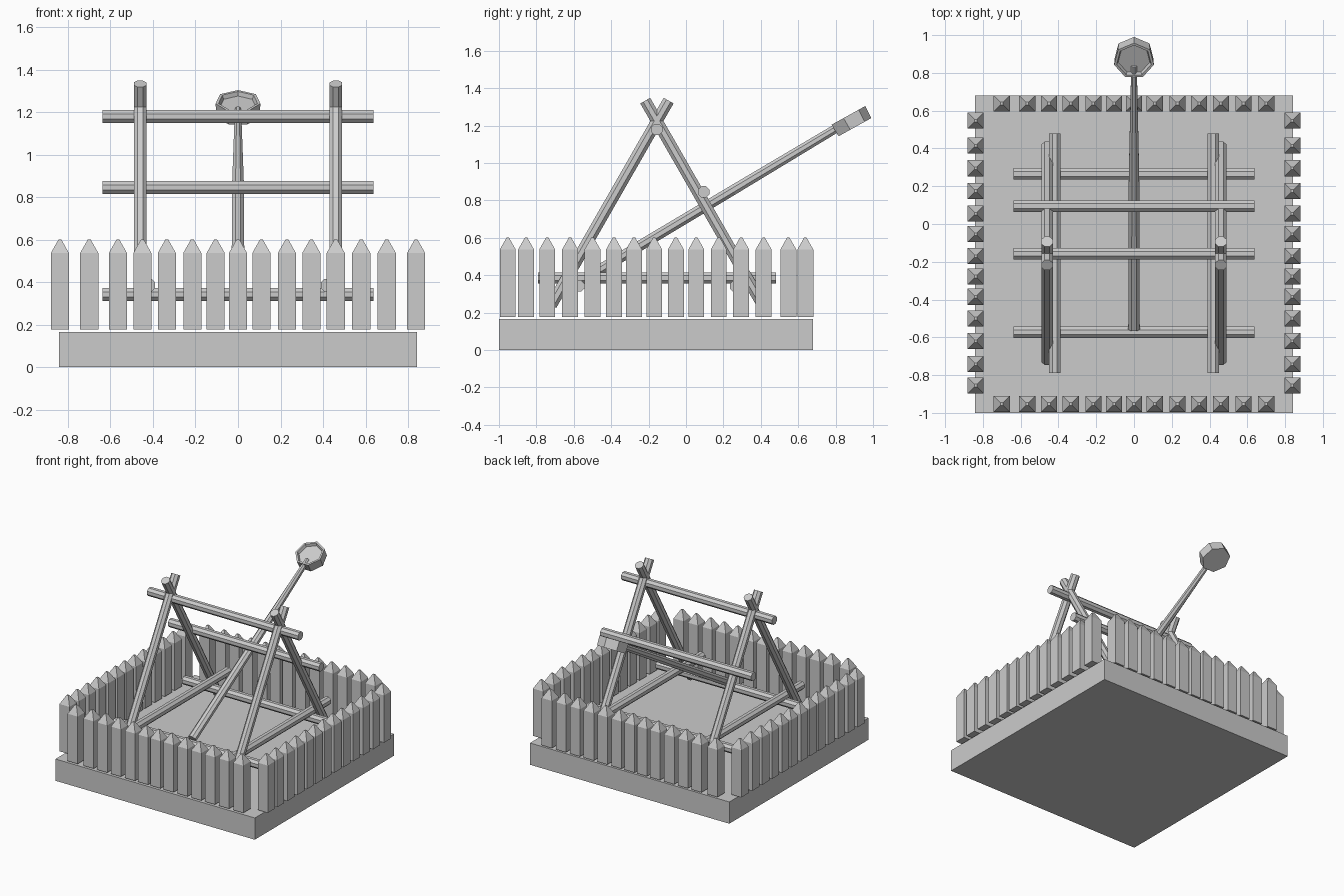
import bpy, bmesh, math
from mathutils import Vector, Matrix

if "Cube" in bpy.data.objects:
    bpy.data.objects.remove(bpy.data.objects["Cube"])

grey = bpy.data.materials.new("plain grey")
grey.diffuse_color = (0.6, 0.6, 0.6, 1)
grey.use_nodes = True
grey.node_tree.nodes["Principled BSDF"].inputs["Base Color"].default_value = grey.diffuse_color


def finish(name, bm):
    bmesh.ops.recalc_face_normals(bm, faces=bm.faces)
    me = bpy.data.meshes.new(name)
    bm.to_mesh(me)
    bm.free()
    me.materials.append(grey)
    ob = bpy.data.objects.new(name, me)
    bpy.context.collection.objects.link(ob)
    return ob


def ring(bm, centre, u, v, n, offset=0.0):
    """A ring of n vertices spanned by the half-axes u and v."""
    return [bm.verts.new(centre + u * math.cos(offset + 2 * math.pi * i / n)
                         + v * math.sin(offset + 2 * math.pi * i / n)) for i in range(n)]


def loft(bm, rings):
    """Closed skin through a list of rings."""
    n = len(rings[0])
    for a, b in zip(rings, rings[1:]):
        for i in range(n):
            bm.faces.new((a[i], a[(i + 1) % n], b[(i + 1) % n], b[i]))
    bm.faces.new(rings[0][::-1])
    bm.faces.new(rings[-1])


def log(name, points, radii, sides=8):
    """Straight round log; radii are (width, depth) at each point."""
    pts = [Vector(p) for p in points]
    d = (pts[-1] - pts[0]).normalized()
    u = Vector((0, 1, 0)) if abs(d.x) > 0.9 else Vector((1, 0, 0))
    v = d.cross(u)
    bm = bmesh.new()
    loft(bm, [ring(bm, p, u * a, v * b, sides, math.pi / sides)
              for p, (a, b) in zip(pts, radii)])
    return finish(name, bm)


# base slab
bm = bmesh.new()
bmesh.ops.create_cube(bm, size=1, matrix=Matrix.Translation((0, -0.16, 0.083))
                      @ Matrix.Diagonal((1.684, 1.68, 0.166, 1)))
finish("base", bm)


# palisade of pointed square stakes
def stake(name, x, y):
    bm = bmesh.new()
    rings = []
    for z, h in ((0.176, 0.0425), (0.537, 0.0425), (0.6, 0.007)):
        r = h * math.sqrt(2)
        rings.append(ring(bm, Vector((x, y, z)), Vector((r, 0, 0)),
                          Vector((0, r, 0)), 4, math.pi / 4))
    loft(bm, rings)
    finish(name, bm)


for x in (-0.70, -0.565, -0.45, -0.335, -0.215, -0.105, 0,
          0.11, 0.23, 0.345, 0.46, 0.58, 0.70):
    stake("front_stake", x, -0.953)
    stake("back_stake", x, 0.638)
for y in (-0.855, -0.742, -0.62, -0.50, -0.385, -0.278, -0.17,
          -0.054, 0.055, 0.175, 0.295, 0.415, 0.547):
    stake("left_stake", -0.838, y)
    stake("right_stake", 0.838, y)

R = (0.033, 0.033)

# crossed side legs and lower side rails
for side, s in (("left", -1), ("right", 1)):
    log(side + "_front_leg", [(s * 0.46, -0.72, 0.24), (s * 0.46, -0.093, 1.333)], [R, R])
    log(side + "_back_leg", [(s * 0.46, 0.41, 0.24), (s * 0.46, -0.218, 1.333)], [R, R])
    log(side + "_rail", [(s * 0.42, -0.79, 0.385), (s * 0.42, 0.48, 0.385)], [R, R])

# crossbars
for name, y, z in (("top_crossbar", -0.157, 1.179), ("stop_crossbar", 0.095, 0.845),
                   ("front_crossbar", -0.573, 0.342), ("back_crossbar", 0.265, 0.342)):
    log(name, [(-0.638, y, z), (0.638, y, z)], [R, R])

# throwing arm, narrowing towards the bucket
log("throwing_arm", [(0, -0.553, 0.374), (0, 0.25, 0.854), (0, 0.84, 1.207)],
    [(0.033, 0.031), (0.030, 0.029), (0.016, 0.025)])

# seven-sided bucket with a shallow hollow
t = math.radians(29)
X = Vector((1, 0, 0))
Y = Vector((0, math.cos(t), math.sin(t)))
N = Vector((0, -math.sin(t), math.cos(t)))
c = Vector((0, 0.881, 1.22))
bm = bmesh.new()
loft(bm, [ring(bm, c + N * h, X * r, Y * r, 7, math.pi / 2)
          for h, r in ((-0.036, 0.105), (0.036, 0.108), (0.036, 0.094), (0.016, 0.086))])
finish("bucket", bm)
